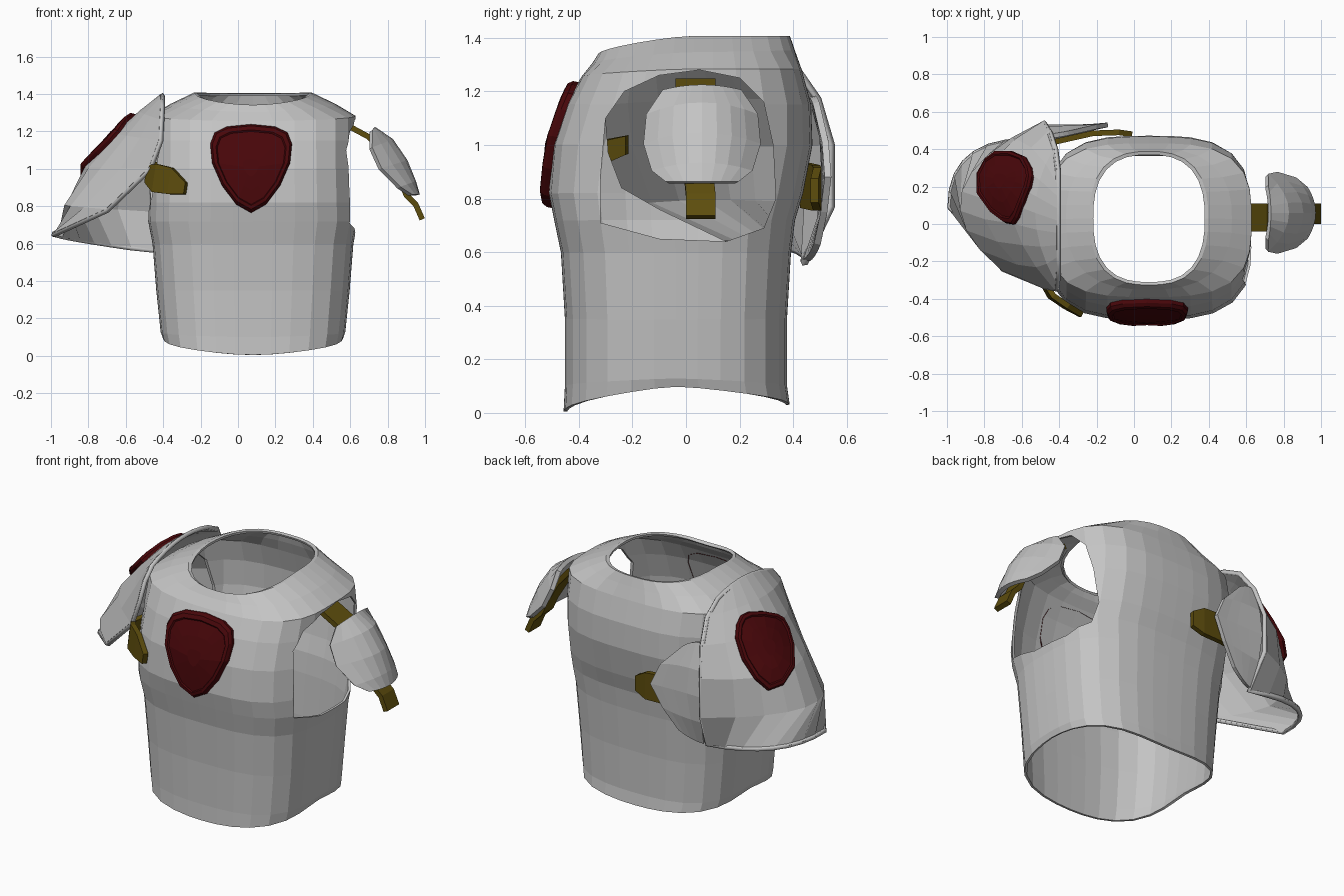
import bpy, bmesh, math
from mathutils import Vector

if "Cube" in bpy.data.objects:
    bpy.data.objects.remove(bpy.data.objects["Cube"])


def material(name, rgb):
    m = bpy.data.materials.new(name)
    m.diffuse_color = (*rgb, 1)
    m.use_nodes = True
    m.node_tree.nodes["Principled BSDF"].inputs["Base Color"].default_value = m.diffuse_color
    return m


STEEL = material("pale_steel", (0.55, 0.55, 0.55))
RED = material("dark_red", (0.065, 0.002, 0.003))
GOLD = material("dull_gold", (0.11, 0.074, 0.004))


def make(name, verts, faces, mat, thick=0):
    bm = bmesh.new()
    vs = [bm.verts.new(v) for v in verts]
    for f in faces:
        bm.faces.new([vs[i] for i in f])
    bmesh.ops.recalc_face_normals(bm, faces=bm.faces)
    me = bpy.data.meshes.new(name)
    bm.to_mesh(me)
    bm.free()
    me.materials.append(mat)
    ob = bpy.data.objects.new(name, me)
    bpy.context.collection.objects.link(ob)
    if thick:
        s = ob.modifiers.new("thickness", 'SOLIDIFY')
        s.thickness, s.offset = thick, 0
    return ob


def grid_faces(rows, cols, wrap=False):
    n = cols if wrap else cols - 1
    return [(r * cols + c, r * cols + (c + 1) % cols,
             (r + 1) * cols + (c + 1) % cols, (r + 1) * cols + c)
            for r in range(rows - 1) for c in range(n)]


# ---- Breastplate: half width, front y, back y, then z at side / front / back
CX, N, SEG = 0.08, 3.2, 32
RINGS = [
    (.475, -.45, .38, .10, .005, .03), (.487, -.445, .37, .13, .10, .10),
    (.510, -.445, .37, .35, .35, .35), (.530, -.46, .385, .60, .60, .60),
    (.553, -.485, .40, .72, .72, .72), (.550, -.505, .43, .82, .82, .82),
    (.544, -.49, .465, 1.0, 1.0, 1.0), (.542, -.44, .46, 1.15, 1.15, 1.15),
    (.542, -.385, .425, 1.28, 1.25, 1.28), (.44, -.345, .40, 1.34, 1.30, 1.35),
    (.315, -.325, .385, 1.40, 1.335, 1.40), (.298, -.315, .372, 1.40, 1.325, 1.395),
]
verts = []
for row, (hw, yf, yb, zs, zf, zb) in enumerate(RINGS):
    n = N if row < 9 else 2.6
    for i in range(SEG):
        a = 2 * math.pi * i / SEG
        c, s = math.cos(a), math.sin(a)
        r = (abs(c) ** n + abs(s) ** n) ** (-1 / n)
        z = zs + ((zf if s < 0 else zb) - zs) * abs(s) ** 1.6
        verts.append((CX + hw * r * c, (yf + yb) / 2 + (yb - yf) / 2 * r * s, z))
body = make("breastplate", verts, grid_faces(len(RINGS), SEG, True), STEEL, 0.014)

# Arm openings: the covered left one is higher at its lower front
HOLE = [(-.30, 1.1), (-.23, 1.2), (-.1, 1.26), (.05, 1.28), (.2, 1.25), (.29, 1.16),
        (.325, 1.0), (.335, .8), (.29, .69), (.15, .64)]
RIGHT_HOLE = HOLE + [(-.1, .65), (-.32, .71), (-.32, .87)]
LEFT_HOLE = HOLE + [(-.1, .76), (-.24, .84), (-.29, .97)]


def cut_hole(x0, x1, outline):
    k = len(outline)
    cutter = make("arm_cutter", [(x, y, z) for x in (x0, x1) for y, z in outline],
                  grid_faces(2, k, True) + [tuple(range(k)), tuple(range(k, 2 * k))], STEEL)
    cutter.hide_render = True
    b = body.modifiers.new("arm_hole", 'BOOLEAN')
    b.operation, b.object, b.solver = 'DIFFERENCE', cutter, 'EXACT'
    return cutter


cutters = [cut_hole(.08, 1.2, RIGHT_HOLE), cut_hole(-1, .07, LEFT_HOLE)]
deps = bpy.context.evaluated_depsgraph_get()
cut = bpy.data.meshes.new_from_object(body.evaluated_get(deps))
body.modifiers.clear()
body.data = cut
for c in cutters:
    bpy.data.objects.remove(c)


# ---- Curved plates: each row is a (front, middle, back) point triple
def patch_point(rows, u, v):
    wu = ((1 - u) * (1 - 2 * u), 4 * u * (1 - u), u * (2 * u - 1))
    i = min(int(v), len(rows) - 2)
    p = [sum((Vector(q) * w for q, w in zip(rows[j], wu)), Vector()) for j in (i, i + 1)]
    return p[0].lerp(p[1], v - i)


def plate(name, rows, cols=9, thick=0.025):
    vs = [patch_point(rows, c / (cols - 1), r) for r in range(len(rows)) for c in range(cols)]
    return make(name, vs, grid_faces(len(rows), cols), STEEL, thick)


BIG = [((-.405, -.24, 1.33), (-.405, .02, 1.39), (-.405, .28, 1.36)),
       ((-.41, -.30, 1.26), (-.52, .06, 1.30), (-.42, .40, 1.30)),
       ((-.415, -.345, 1.15), (-.65, .11, 1.18), (-.45, .49, 1.17)),
       ((-.47, -.335, 1.00), (-.81, .14, 1.00), (-.48, .54, 1.00)),
       ((-.70, -.24, .78), (-.91, .17, .80), (-.48, .54, .77)),
       ((-.985, .09, .65), (-.85, .38, .62), (-.45, .44, .56))]
SMALL = [((.71, -.08, 1.20), (.725, .06, 1.215), (.71, .20, 1.20)),
         ((.71, -.14, 1.11), (.82, .06, 1.15), (.71, .26, 1.11)),
         ((.76, -.15, 1.00), (.895, .06, 1.04), (.76, .27, 1.00)),
         ((.86, -.12, .90), (.94, .06, .93), (.86, .24, .90)),
         ((.92, -.07, .86), (.96, .06, .86), (.92, .19, .86))]
REAR = [((-.44, .47, 1.18), (-.38, .48, 1.17), (-.33, .49, 1.14)),
        ((-.46, .51, 1.03), (-.32, .515, 1.03), (-.20, .52, 1.01)),
        ((-.47, .52, .88), (-.29, .52, .88), (-.14, .53, .88)),
        ((-.46, .50, .72), (-.33, .51, .73), (-.21, .515, .75)),
        ((-.44, .45, .57), (-.37, .47, .59), (-.30, .49, .63))]
plate("large_shoulder_plate", BIG)
plate("small_shoulder_plate", SMALL)
plate("rear_shoulder_plate", REAR, 5)


# Raised edge around the large shoulder plate
def edge_roll(name, pts, radius):
    cu = bpy.data.curves.new(name, 'CURVE')
    cu.dimensions, cu.bevel_depth, cu.bevel_resolution = '3D', radius, 0
    sp = cu.splines.new('POLY')
    sp.points.add(len(pts) - 1)
    for p, q in zip(sp.points, pts):
        p.co = (*q, 1)
    sp.use_cyclic_u = True
    cu.materials.append(STEEL)
    bpy.context.collection.objects.link(bpy.data.objects.new(name, cu))


rim = [patch_point(BIG, u / 8, 0) for u in range(9)] + [Vector(r[2]) for r in BIG[1:]]
rim += [patch_point(BIG, u / 8, 5) for u in range(7, -1, -1)] + [Vector(r[0]) for r in BIG[-2:0:-1]]
edge_roll("large_shoulder_rim", rim, 0.016)


# ---- Red shields that follow the plate beneath them
def on_chest(a, b, h):
    z = 0.998 + b
    for lo, hi in zip(RINGS, RINGS[1:]):
        if lo[4] <= z <= hi[4]:
            break
    t = (z - lo[4]) / (hi[4] - lo[4])
    hw, yf, yb = (lo[i] + (hi[i] - lo[i]) * t for i in range(3))
    y = (yf + yb) / 2 - (yb - yf) / 2 * (1 - abs(a / hw) ** N) ** (1 / N)
    return Vector((0.07 + a, y - h * .95, z + h * .2))


def on_shoulder(a, b, h):
    c, s = math.cos(.38), math.sin(.38)
    u, v = 0.63 + (a * c - b * s) / 1.0, 2.38 - (b * c + a * s) / 0.225
    p = patch_point(BIG, u, v)
    n = (patch_point(BIG, u + .05, v) - patch_point(BIG, u - .05, v)).cross(
        patch_point(BIG, u, v + .4) - patch_point(BIG, u, v - .4)).normalized()
    if n.x > 0:
        n = -n
    return p + n * (max(h, 0) * .9 + 0.004)


HALF = [(.13, .222), (.195, .19), (.218, .13), (.208, .03), (.155, -.09), (.08, -.19)]
OUTLINE = [(0, .235)] + HALF + [(0, -.235)] + [(-a, b) for a, b in reversed(HALF)]
LAYERS = [(1, -.01), (1, .028), (.95, .043), (.86, .043), (.83, .034), (.5, .036), (.2, .038)]


def shield(name, surf):
    m = len(OUTLINE)
    vs = [surf(a * s, b * s, h) for s, h in LAYERS for a, b in OUTLINE]
    top = (len(LAYERS) - 1) * m
    make(name, vs, grid_faces(len(LAYERS), m, True) + [tuple(range(top, top + m))], RED)


shield("chest_shield", on_chest)
shield("shoulder_shield", on_shoulder)


# ---- Gold straps: path points, width direction and width at each point
def strap(name, path, direction, widths):
    d = Vector(direction)
    vs = [Vector(p) + d * w * s for p, w in zip(path, widths) for s in (-.5, .5)]
    make(name, vs, grid_faces(len(path), 2), GOLD, 0.03)


strap("right_shoulder_strap",
      [(.58, .035, 1.235), (.70, .035, 1.17), (.79, .04, 1.07), (.87, .05, .93),
       (.90, .05, .86), (.95, .055, .81), (.985, .055, .73)],
      (0, 1, 0), [.15, .15, .13, .11, .11, .11, .11])
strap("left_front_strap",
      [(-.43, -.22, 1.0), (-.48, -.32, .97), (-.44, -.385, .95), (-.36, -.44, .935), (-.28, -.485, .895)],
      (.15, 0, 1), [.07, .09, .15, .14, .06])
strap("left_rear_strap",
      [(-.42, .44, .85), (-.22, .485, .84), (-.08, .49, .835), (-.01, .48, .83)],
      (0, 0, 1), [.17, .17, .16, .09])
